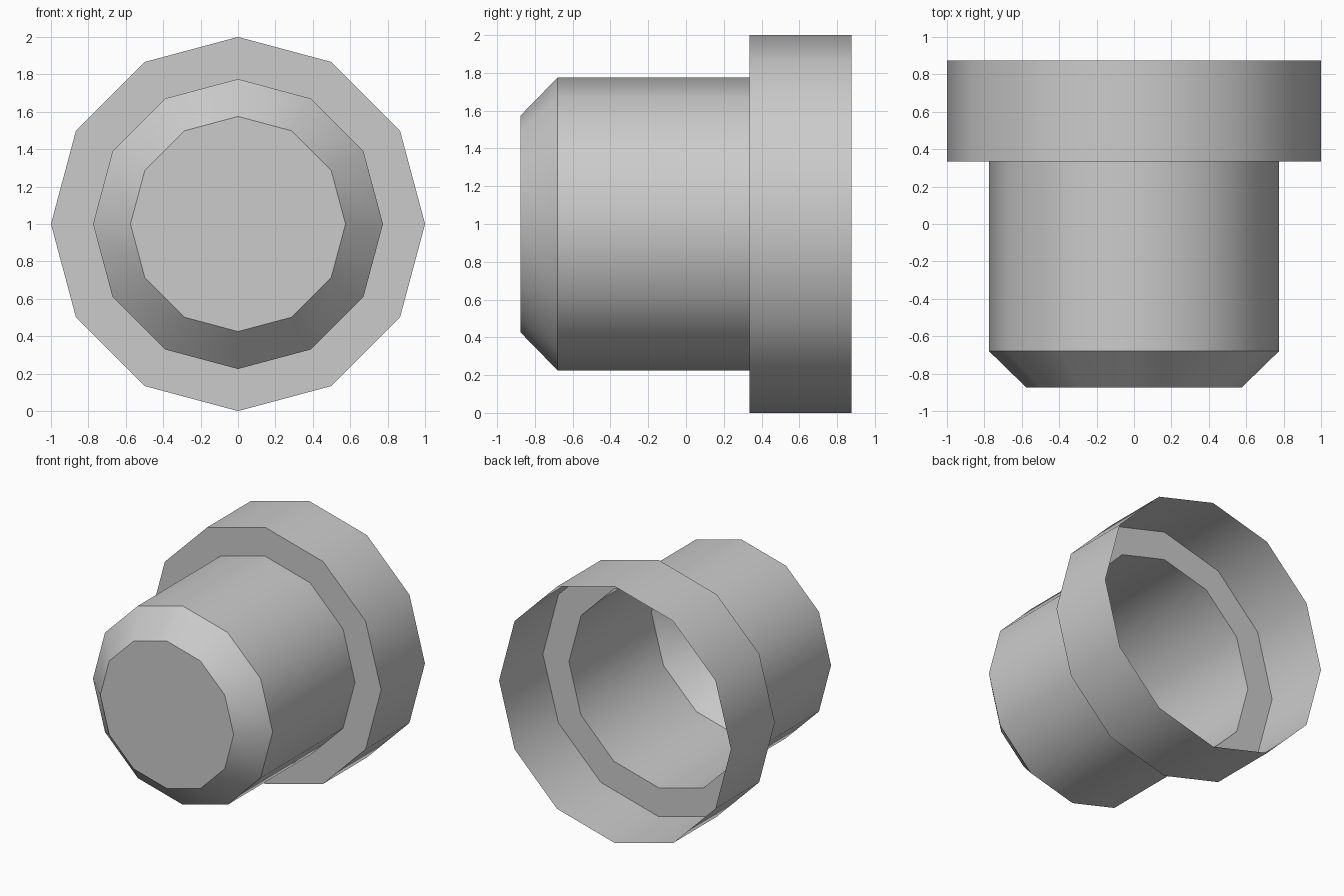
import bpy
import bmesh
import math

if "Cube" in bpy.data.objects:
    bpy.data.objects.remove(bpy.data.objects["Cube"])

SIDES = 12

# Half profile as (radius, y), from the closed front to the open back
PROFILE = [
    (0.575, -0.875),  # front cap rim
    (0.775, -0.68),   # end of chamfer
    (0.775, 0.335),   # end of barrel
    (1.0, 0.335),     # flange shoulder
    (1.0, 0.875),     # open back rim
]

grey = bpy.data.materials.new("grey")
grey.diffuse_color = (0.6, 0.6, 0.6, 1.0)
grey.use_nodes = True
grey.node_tree.nodes["Principled BSDF"].inputs["Base Color"].default_value = grey.diffuse_color


def ring(bm, radius, y):
    """One polygon ring around the y axis, centred at z = 1."""
    steps = [2 * math.pi * i / SIDES for i in range(SIDES)]
    return [bm.verts.new((radius * math.cos(a), y, 1 + radius * math.sin(a)))
            for a in steps]


bm = bmesh.new()
rings = [ring(bm, r, y) for r, y in PROFILE]

# Closed front cap
bm.faces.new(rings[0])

# Chamfer, barrel, shoulder and flange walls
for a, b in zip(rings, rings[1:]):
    for i in range(SIDES):
        j = (i + 1) % SIDES
        bm.faces.new((a[j], a[i], b[i], b[j]))

bm.normal_update()

mesh = bpy.data.meshes.new("flanged_cap")
bm.to_mesh(mesh)
bm.free()
mesh.materials.append(grey)

cap = bpy.data.objects.new("flanged_cap", mesh)
bpy.context.collection.objects.link(cap)

# Smooth around the sides, sharp at the profile corners
bpy.context.view_layer.objects.active = cap
cap.select_set(True)
bpy.ops.object.shade_smooth_by_angle(angle=math.radians(35))
